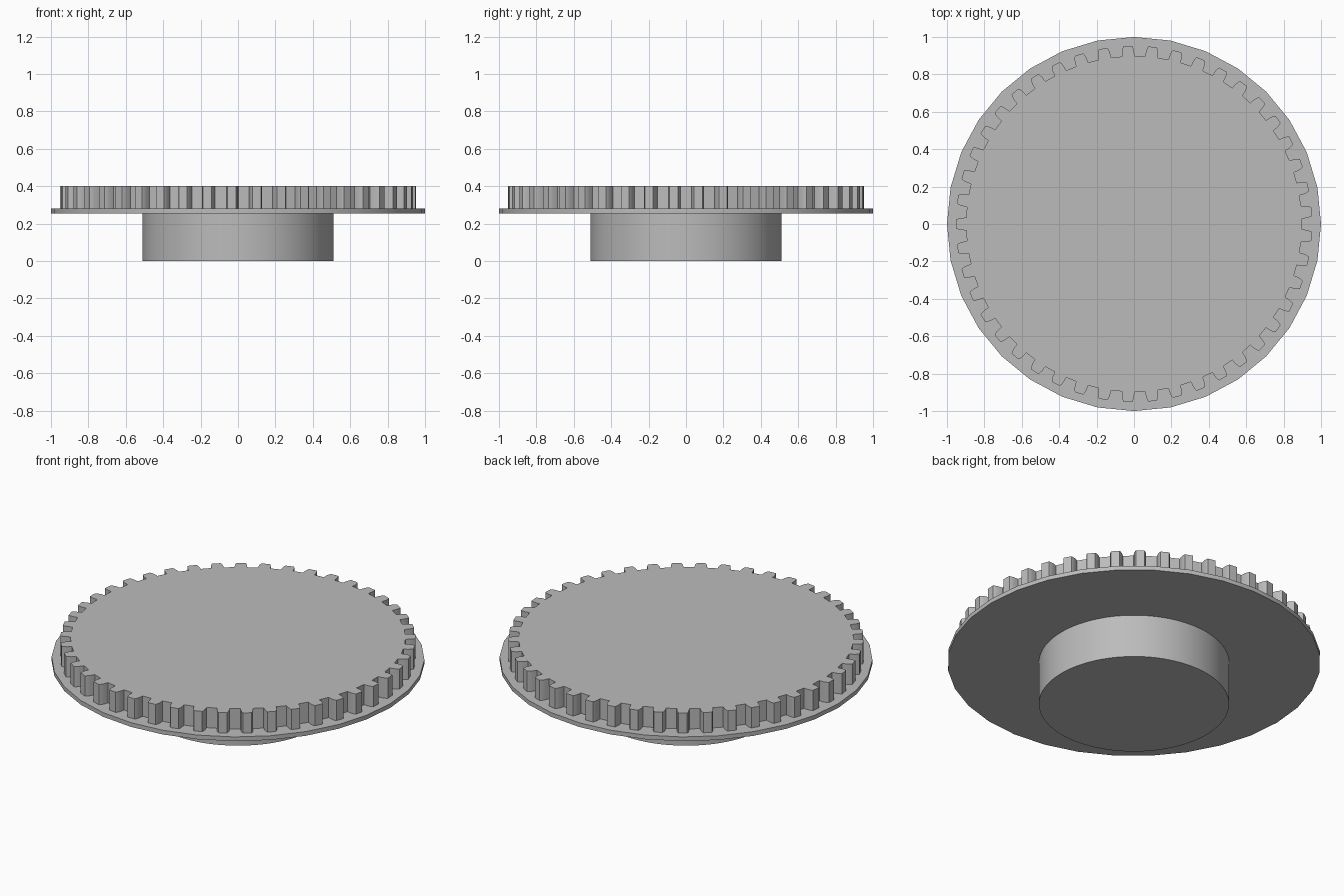
import bpy, bmesh, math

if "Cube" in bpy.data.objects:
    bpy.data.objects.remove(bpy.data.objects["Cube"])

grey = bpy.data.materials.new("plain_grey")
grey.diffuse_color = (0.5, 0.5, 0.5, 1)
grey.use_nodes = True
grey.node_tree.nodes["Principled BSDF"].inputs["Base Color"].default_value = grey.diffuse_color


def prism(name, outline, z0, z1, angle=30):
    """Extrude a closed XY outline from z0 to z1."""
    bm = bmesh.new()
    low = [bm.verts.new((x, y, z0)) for x, y in outline]
    high = [bm.verts.new((x, y, z1)) for x, y in outline]
    bm.faces.new(low[::-1])
    bm.faces.new(high)
    n = len(outline)
    for i in range(n):
        j = (i + 1) % n
        bm.faces.new((low[i], low[j], high[j], high[i]))
    mesh = bpy.data.meshes.new(name)
    bm.to_mesh(mesh)
    bm.free()
    obj = bpy.data.objects.new(name, mesh)
    bpy.context.collection.objects.link(obj)
    mesh.materials.append(grey)
    bpy.ops.object.select_all(action='DESELECT')
    obj.select_set(True)
    bpy.context.view_layer.objects.active = obj
    bpy.ops.object.shade_smooth_by_angle(angle=math.radians(angle))
    return obj


def circle(radius, sides):
    return [(radius * math.cos(math.tau * i / sides),
             radius * math.sin(math.tau * i / sides)) for i in range(sides)]


# Gear outline: one tooth profile (radius, half width) repeated round the ring
TEETH = 45
flank = [(0.897, 0.034), (0.925, 0.0325), (0.942, 0.028), (0.952, 0.023)]
tooth = [(r, -w) for r, w in flank] + [(r, w) for r, w in reversed(flank)]
gear_outline = []
for t in range(TEETH):
    a = math.pi + math.tau * t / TEETH
    gear_outline += [(r * math.cos(a) - w * math.sin(a),
                      r * math.sin(a) + w * math.cos(a)) for r, w in tooth]

# Hub below, thin flange in the middle, toothed wheel on top
prism("hub", circle(0.51, 96), 0.0, 0.255)
prism("flange", circle(1.0, 32), 0.255, 0.28)
prism("toothed_wheel", gear_outline, 0.28, 0.4)
